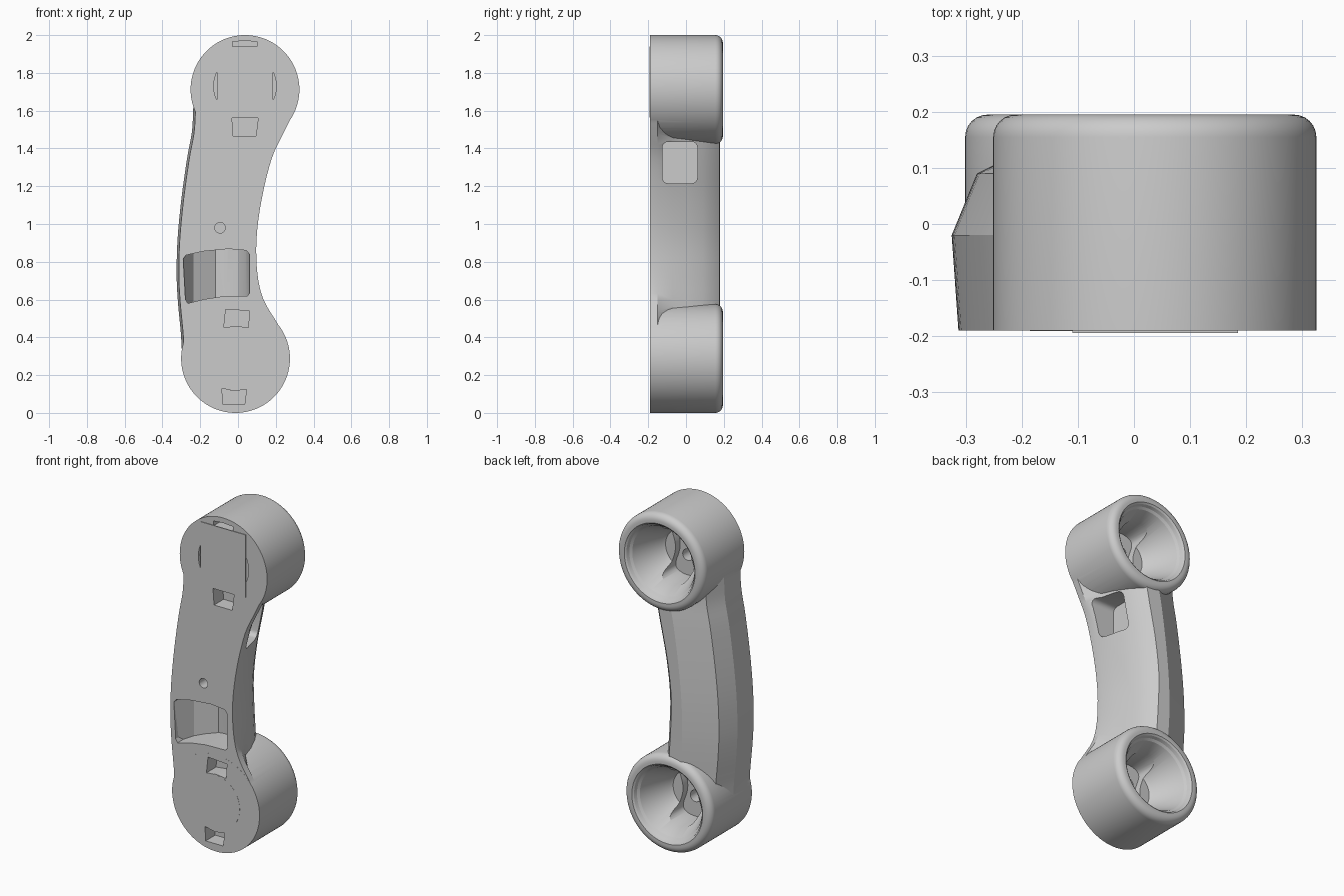
import bpy, bmesh, math
from mathutils import Vector

if "Cube" in bpy.data.objects:
    bpy.data.objects.remove(bpy.data.objects["Cube"], do_unlink=True)

grey = bpy.data.materials.new("light grey plastic")
grey.use_nodes = True
grey.diffuse_color = (0.6, 0.6, 0.6, 1)
grey.node_tree.nodes["Principled BSDF"].inputs["Base Color"].default_value = (0.6, 0.6, 0.6, 1)

FRONT, BACK, R = -0.19, 0.195, 0.288
EAR, MOUTH = (0.037, 1.712), (-0.013, 0.288)   # centres (x, z) of the two end cups


def finish(name, bm):
    bmesh.ops.remove_doubles(bm, verts=bm.verts, dist=1e-5)
    bmesh.ops.recalc_face_normals(bm, faces=bm.faces)
    mesh = bpy.data.meshes.new(name)
    bm.to_mesh(mesh)
    bm.free()
    ob = bpy.data.objects.new(name, mesh)
    bpy.context.collection.objects.link(ob)
    return ob


def lathe(name, centre, profile):
    """Revolve (radius, y) points about the y axis through centre."""
    bm = bmesh.new()
    cx, cz = centre
    vs = [bm.verts.new((cx + r, y, cz)) for r, y in profile]
    es = [bm.edges.new(pair) for pair in zip(vs, vs[1:])]
    bmesh.ops.spin(bm, geom=vs + es, cent=(cx, 0, cz), axis=(0, 1, 0),
                   angle=2 * math.pi, steps=96)
    return finish(name, bm)


def prism(name, pts, place, a, b):
    """Extrude a 2D outline from a to b; place(u, v, depth) gives the 3D point."""
    bm = bmesh.new()
    rings = [[bm.verts.new(place(u, v, d)) for u, v in pts] for d in (a, b)]
    loft_faces(bm, rings)
    return finish(name, bm)


def loft_faces(bm, rings):
    for lo, hi in zip(rings, rings[1:]):
        for i in range(len(lo)):
            j = (i + 1) % len(lo)
            bm.faces.new((lo[i], lo[j], hi[j], hi[i]))
    bm.faces.new(rings[0])
    bm.faces.new(rings[-1])


def along_y(u, v, d):
    return (u, d, v)


def along_x(u, v, d):
    return (d, u, v)


def along_z(u, v, d):
    return (u, v, d)


def circle(centre, r, n=48):
    return [(centre[0] + r * math.cos(2 * math.pi * i / n),
             centre[1] + r * math.sin(2 * math.pi * i / n)) for i in range(n)]


def rounded(x0, x1, z0, z1, r):
    pts = []
    for k, (cx, cz) in enumerate([(x1 - r, z1 - r), (x0 + r, z1 - r),
                                  (x0 + r, z0 + r), (x1 - r, z0 + r)]):
        for s in range(5):
            t = math.pi / 2 * (k + s / 4)
            pts.append((cx + r * math.cos(t), cz + r * math.sin(t)))
    return pts


def boolean(target, other, operation):
    mod = target.modifiers.new("bool", 'BOOLEAN')
    mod.operation, mod.object, mod.solver = operation, other, 'EXACT'
    bpy.context.view_layer.objects.active = target
    bpy.ops.object.modifier_apply(modifier=mod.name)
    bpy.data.objects.remove(other, do_unlink=True)


def smooth_curve(rows, steps=4):
    """Catmull-Rom through rows of numbers."""
    rows = [Vector(r) for r in rows]
    out = []
    for i in range(len(rows) - 1):
        p0, p1 = rows[max(i - 1, 0)], rows[i]
        p2, p3 = rows[i + 1], rows[min(i + 2, len(rows) - 1)]
        for s in range(steps):
            t = s / steps
            out.append(0.5 * (2 * p1 + (p2 - p0) * t + (2 * p0 - 5 * p1 + 4 * p2 - p3) * t ** 2
                              + (3 * p1 - p0 - 3 * p2 + p3) * t ** 3))
    return out + [rows[-1]]


# Curved grip: height, outer edge, inner edge at the front, inner edge further back
grip = smooth_curve([
    (0.34, -0.298, 0.25, 0.10), (0.415, -0.302, 0.24, 0.105), (0.48, -0.308, 0.205, 0.105),
    (0.6, -0.319, 0.135, 0.10), (0.735, -0.325, 0.103, 0.092), (0.92, -0.32, 0.098, 0.088),
    (1.13, -0.30, 0.125, 0.112), (1.345, -0.27, 0.178, 0.155), (1.48, -0.245, 0.24, 0.18),
    (1.58, -0.238, 0.285, 0.19), (1.66, -0.236, 0.28, 0.19)])
bm = bmesh.new()
rings = []
for z, left, right, inner in grip:
    section = [(left + 0.012, FRONT + 0.0004), (left, -0.02), (left + 0.045, 0.09),
               (left + 0.225, 0.179), (inner - 0.115, 0.177), (inner - 0.085, 0.145),
               (inner - 0.055, 0.09), (inner - 0.025, 0.01), (inner - 0.006, -0.07),
               (right, -0.15), (right, FRONT + 0.0004)]
    rings.append([bm.verts.new((x, y, z)) for x, y in section])
loft_faces(bm, rings)
body = finish("handset_body", bm)

# Round end cups with soft rims
rim = 0.04
cup = [(0, FRONT), (R, FRONT)]
cup += [(R - rim + rim * math.cos(t * math.pi / 12), BACK - rim + rim * math.sin(t * math.pi / 12))
        for t in range(7)] + [(0, BACK)]
for centre in (EAR, MOUTH):
    boolean(body, lathe("cup", centre, cup), 'UNION')

# Conical bores, waisted floor recesses and wire holes
bore = [(0, 0.25), (0.24, 0.25), (0.236, 0.197), (0.224, 0.188), (0.217, 0.17),
        (0.205, 0.16), (0.13, -0.01), (0.115, -0.025), (0, -0.025)]
for cx, cz in (EAR, MOUTH):
    boolean(body, lathe("bore", (cx, cz), bore), 'DIFFERENCE')
    waist = []
    for i in range(64):
        t = 2 * math.pi * i / 64
        waist.append((cx + math.sin(t) * (0.05 + 0.125 * math.cos(t) ** 2),
                      cz + 0.17 * math.cos(t)))
    boolean(body, prism("recess", waist, along_y, -0.07, 0.14), 'DIFFERENCE')
    for dz, r in ((0.05, 0.042), (-0.05, 0.034)):
        boolean(body, prism("hole", circle((cx, cz + dz), r, 24), along_y, -0.13, -0.05),
                'DIFFERENCE')

# Scooped pocket in the front of the grip
outline = [(-0.265, 0.58), (-0.18, 0.602), (-0.08, 0.617), (0.05, 0.62), (0.062, 0.635),
           (0.06, 0.84), (0.045, 0.86), (-0.05, 0.868), (-0.18, 0.856), (-0.275, 0.835),
           (-0.29, 0.815), (-0.278, 0.6)]
scoop = [(-0.3, -0.3), (-0.292, -0.19), (-0.235, -0.08), (-0.12, -0.01), (-0.06, -0.015),
         (0, -0.045), (0.04, -0.1), (0.065, -0.19), (0.065, -0.3)]
pocket = prism("pocket", outline, along_y, -0.25, 0.05)
boolean(pocket, prism("scoop", scoop, along_z, 0.5, 0.95), 'INTERSECT')
boolean(body, pocket, 'DIFFERENCE')

# Square socket in the inner side of the grip
boolean(body, prism("side_socket", rounded(-0.125, 0.06, 1.215, 1.435, 0.03), along_x, 0.04, 0.4),
        'DIFFERENCE')

# Screw hole, latch slots and round seat in the front face
cuts = [(circle((-0.095, 0.98), 0.028, 24), -0.06),
        ([(-0.03, 1.935), (0.1, 1.935), (0.1, 1.965), (0.035, 1.97), (-0.03, 1.965)], -0.11),
        ([(-0.025, 1.465), (0.095, 1.465), (0.107, 1.562), (-0.032, 1.562)], -0.10),
        ([(-0.075, 0.452), (-0.01, 0.46), (0.055, 0.452), (0.06, 0.54), (-0.065, 0.548)], -0.10),
        ([(-0.08, 0.045), (0.035, 0.045), (0.045, 0.125), (-0.02, 0.115), (-0.085, 0.13)], -0.10),
        (circle((0.037, 1.73), 0.166), -0.172)]
for pts, depth in cuts:
    boolean(body, prism("front_cut", pts, along_y, -0.25, depth), 'DIFFERENCE')

# Thin cover plates on the front
plate = [(-0.11, 1.565), (0.185, 1.565), (0.185, 1.94), (-0.11, 1.94)]
ear_plate = prism("ear_cover_plate", plate, along_y, -0.194, -0.188)
mouth_disc = prism("mouth_cover_disc", circle((-0.02, 0.292), 0.165), along_y, -0.191, -0.187)

# One colour, smooth where curved
for ob in (body, ear_plate, mouth_disc):
    ob.data.materials.clear()
    ob.data.materials.append(grey)
    for p in ob.data.polygons:
        p.material_index = 0
    bpy.ops.object.select_all(action='DESELECT')
    ob.select_set(True)
    bpy.context.view_layer.objects.active = ob
    bpy.ops.object.shade_smooth_by_angle(angle=math.radians(25))
